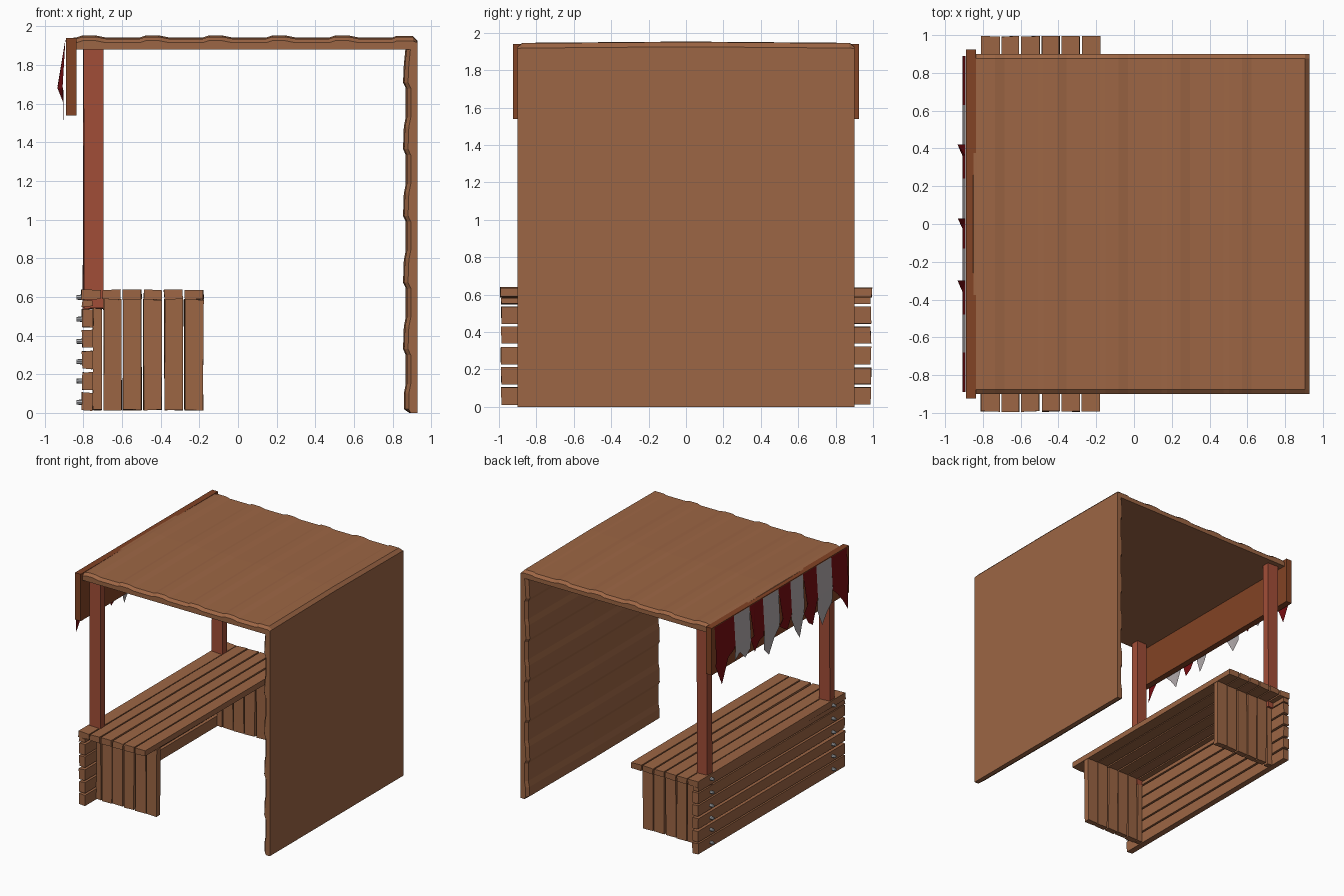
import bpy, bmesh, random
from mathutils import Vector

if "Cube" in bpy.data.objects:
    bpy.data.objects.remove(bpy.data.objects["Cube"])

random.seed(4)

def mat(name, r, g, b):
    m = bpy.data.materials.new(name)
    m.diffuse_color = (r, g, b, 1)
    m.use_nodes = True
    m.node_tree.nodes["Principled BSDF"].inputs["Base Color"].default_value = m.diffuse_color
    return m

WOOD = mat("brown wood", .335, .132, .058)
POST = mat("red brown wood", .36, .075, .038)
DARK = mat("dark orange wood", .225, .056, .018)
RED = mat("dark red cloth", .19, .004, .006)
GREY = mat("pale grey cloth", .44, .40, .41)
METAL = mat("grey metal", .42, .43, .45)

def finish(name, bm, material):
    bmesh.ops.recalc_face_normals(bm, faces=bm.faces)
    me = bpy.data.meshes.new(name)
    bm.to_mesh(me)
    bm.free()
    me.materials.append(material)
    ob = bpy.data.objects.new(name, me)
    bpy.context.collection.objects.link(ob)
    return ob

def add_box(bm, lo, hi, jitter=0):
    lo, hi = Vector(lo), Vector(hi)
    for v in bmesh.ops.create_cube(bm, size=1)["verts"]:
        for i in range(3):
            v.co[i] = (lo[i] + hi[i]) / 2 + v.co[i] * (hi[i] - lo[i])
            v.co[i] += random.uniform(-jitter, jitter)

def panel(name, outline, place, bow):
    """Lapped board panel: outline of (along, thickness), swept across y."""
    bm = bmesh.new()
    rings = []
    for y, drop in ((-.9, .02), (-.875, 0), (0, -bow), (.875, 0), (.9, .02)):
        outer = [bm.verts.new(place(u, y, max(h - drop, .036))) for u, h in outline]
        inner = [bm.verts.new(place(u, y, 0)) for u, h in reversed(outline)]
        rings.append(outer + inner)
    n = len(rings[0])
    for a, b in zip(rings, rings[1:]):
        for i in range(n):
            j = (i + 1) % n
            bm.faces.new((a[i], a[j], b[j], b[i]))
    for r in (rings[0], rings[-1]):
        m = n // 2
        for i in range(m - 1):
            bm.faces.new((r[i], r[i + 1], r[n - 2 - i], r[n - 1 - i]))
    return finish(name, bm, WOOD)

# roof with shallow raised boards
outline = [(-.87, .038), (-.85, .056)]
for k in range(5):
    s = -.735 + .327 * k
    outline += [(s - .10, .056), (s - .07, .066), (s + .0, .066), (s + .05, .056)]
outline += [(.80, .056), (.82, .064), (.905, .064), (.93, .038)]
panel("roof", outline, lambda u, y, h: (u, y, 1.88 + h), .007)

# back wall with the same boards on its inner face
outline = [(0, .038), (.02, .066)]
for k in range(5):
    s = .10 + .345 * k
    outline += [(s, .066), (s + .05, .056), (s + .20, .056), (s + .23, .07)]
outline += [(1.80, .066), (1.88, .058)]
panel("back_wall", outline, lambda u, y, h: (.93 - h, y, u), .006)

# valance board
bm = bmesh.new()
add_box(bm, (-.89, -.925, 1.54), (-.836, .925, 1.94))
finish("valance_board", bm, DARK)

# posts
for side, name in ((-1, "front_post"), (1, "rear_post")):
    bm = bmesh.new()
    add_box(bm, (-.80, side * .825 - .033, .54), (-.70, side * .825 + .033, 1.885), .004)
    finish(name, bm, POST)

# counter top planks
bm = bmesh.new()
for x0, x1 in ((-.81, -.712), (-.70, -.608), (-.597, -.50), (-.488, -.395),
               (-.382, -.288), (-.275, -.178)):
    add_box(bm, (x0, -.993, .588), (x1, .993, .637), .003)
finish("counter_top", bm, WOOD)

# counter front planks
bm = bmesh.new()
for z0, z1 in ((.012, .105), (.12, .21), (.228, .32), (.337, .428), (.443, .537), (.55, .583)):
    add_box(bm, (-.807, -.988, z0), (-.752, .988, z1), .003)
finish("counter_front", bm, WOOD)

# counter side planks
for side, name in ((-1, "counter_side_front"), (1, "counter_side_rear")):
    bm = bmesh.new()
    for x0, x1 in ((-.75, -.705), (-.695, -.604), (-.594, -.50), (-.49, -.396),
                   (-.38, -.285), (-.276, -.18)):
        top = .54 if x0 == -.75 else .587
        add_box(bm, (x0, side * .815 - .024, .015), (x1, side * .815 + .024, top), .003)
    finish(name, bm, WOOD)

# bolts along the counter front
bm = bmesh.new()
for side in (-1, 1):
    for z in (.055, .165, .265, .37, .485, .598):
        vs = bmesh.ops.create_cone(bm, cap_ends=True, segments=8, radius1=.015,
                                   radius2=.012, depth=.04)["verts"]
        for v in vs:
            a, b, c = v.co
            v.co = (-.816 - c, side * .82 + a, z + b)
finish("bolts", bm, METAL)

# torn cloth strips: edge positions, then hem heights across each strip
edges = (.89, .63, .42, .24, .03, -.13, -.30, -.48, -.68, -.89)
hems = ((1.60, 1.42, 1.62, 1.66), (1.55, 1.60, 1.53, 1.58), (1.66, 1.53, 1.60, 1.62),
        (1.50, 1.43, 1.55, 1.62), (1.62, 1.58, 1.55, 1.64), (1.62, 1.50, 1.42, 1.60),
        (1.60, 1.50, 1.46, 1.64), (1.56, 1.41, 1.50, 1.56), (1.66, 1.60, 1.52, 1.42))
for i, hem in enumerate(hems):
    y0, y1 = edges[i], edges[i + 1]
    bm = bmesh.new()
    rows = []
    for t, z in zip((0, .33, .67, 1), hem):
        y = y0 + (y1 - y0) * t
        bulge = .038 if (t == 0 and i % 2 == 0 and 0 < i < 8) else .012
        mid = max(1.68, z + .03)
        rows.append([bm.verts.new(p) for p in ((-.893, y, 1.935), (-.896 - bulge, y, mid),
                                               (-.902, y, z))])
    for a, b in zip(rows, rows[1:]):
        for k in range(2):
            bm.faces.new((a[k], b[k], b[k + 1], a[k + 1]))
    bmesh.ops.triangulate(bm, faces=bm.faces)
    finish(("red" if i % 2 == 0 else "grey") + "_cloth_strip", bm, RED if i % 2 == 0 else GREY)
